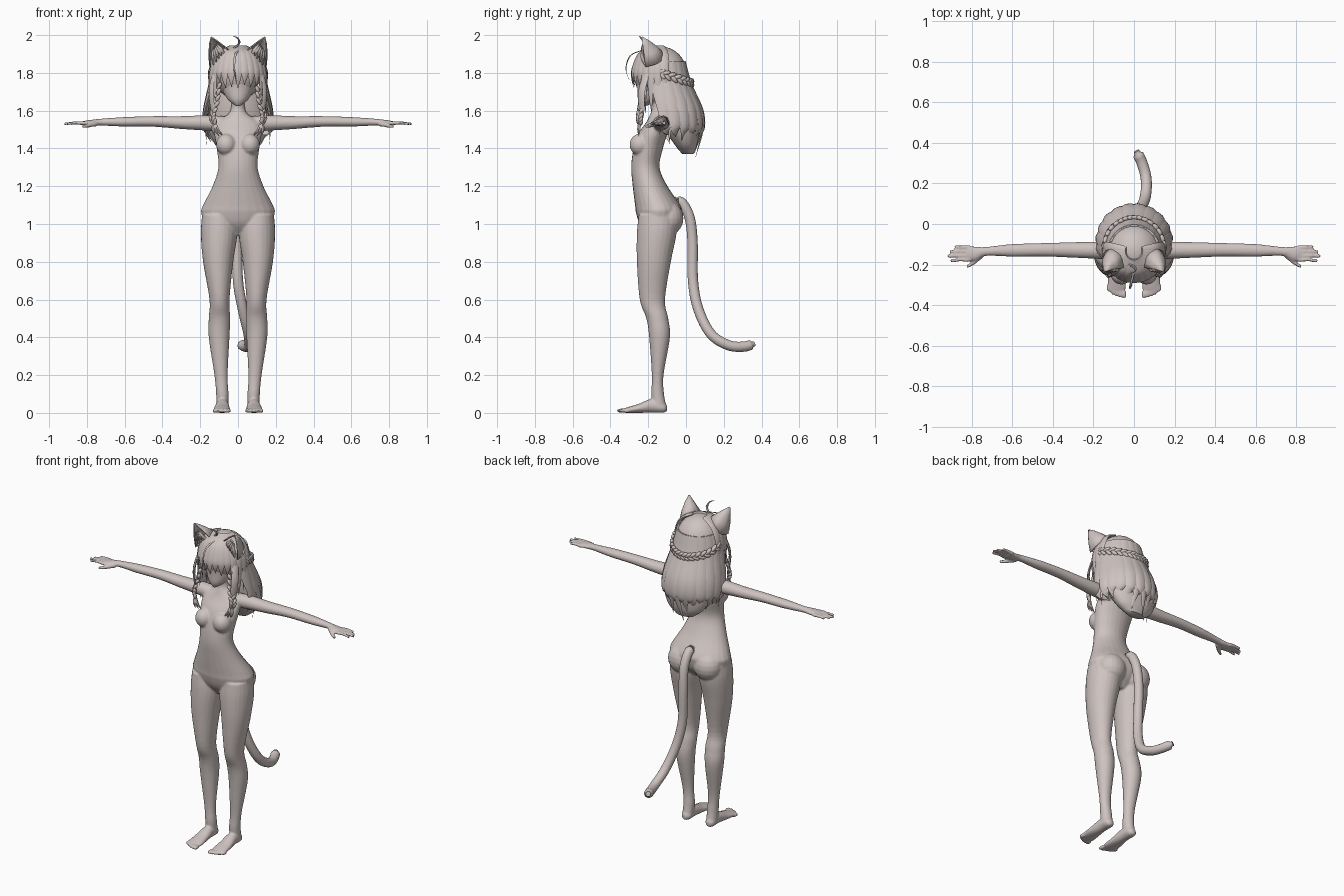
import bpy, bmesh, random
from math import sin, cos, pi, radians
from mathutils import Vector, Matrix

random.seed(4)
cube = bpy.data.objects.get("Cube")
if cube:
    bpy.data.objects.remove(cube, do_unlink=True)

clay = bpy.data.materials.new("warm_grey_clay")
clay.use_nodes = True
colour = (0.62, 0.55, 0.53, 1)
clay.diffuse_color = colour
clay.node_tree.nodes["Principled BSDF"].inputs["Base Color"].default_value = colour


def finish(name, bm, angle=50):
    bmesh.ops.recalc_face_normals(bm, faces=bm.faces)
    mesh = bpy.data.meshes.new(name)
    bm.to_mesh(mesh)
    bm.free()
    mesh.materials.append(clay)
    obj = bpy.data.objects.new(name, mesh)
    bpy.context.collection.objects.link(obj)
    bpy.ops.object.select_all(action="DESELECT")
    obj.select_set(True)
    bpy.context.view_layer.objects.active = obj
    bpy.ops.object.shade_smooth_by_angle(angle=radians(angle))
    return obj


def spline(points, steps):
    """Smooth curve through points of any dimension."""
    p = [Vector(q) for q in points]
    p = [p[0] * 2 - p[1]] + p + [p[-1] * 2 - p[-2]]
    out = []
    for i in range(1, len(p) - 2):
        a, b, c, d = p[i - 1:i + 3]
        for k in range(steps):
            t = k / steps
            out.append((b * 2 + (c - a) * t + (a * 2 - b * 5 + c * 4 - d) * t ** 2
                        + (b * 3 - a - c * 3 + d) * t ** 3) / 2)
    return out + [p[-2]]


def skin(bm, rings, sides):
    """Bridge ellipses given as (centre, radius vector, radius vector)."""
    loops = []
    for c, u, v in rings:
        angles = [2 * pi * k / sides for k in range(sides)]
        loops.append([bm.verts.new(c + u * cos(a) + v * sin(a)) for a in angles])
    for lower, upper in zip(loops, loops[1:]):
        for k in range(sides):
            j = (k + 1) % sides
            bm.faces.new((lower[k], lower[j], upper[j], upper[k]))
    bm.faces.new(loops[0])
    bm.faces.new(loops[-1])


def loft(bm, axis, rows, side=1):
    """Rows: position on axis, then centre and radius on the other two axes."""
    first, second = [i for i in range(3) if i != axis]
    rings = []
    for pos, c1, r1, c2, r2 in spline(rows, 5):
        c, u, v = Vector(), Vector(), Vector()
        c[axis], c[first], c[second] = pos, c1, c2
        u[first], v[second] = max(r1, 0.002), max(r2, 0.002)
        c.x *= side
        rings.append((c, u, v))
    skin(bm, rings, 24)


def ball(bm, centre, radii, segments=20, turn=None):
    mat = Matrix.Translation(centre) @ (turn or Matrix()) @ Matrix.Diagonal((*radii, 1))
    bmesh.ops.create_uvsphere(bm, u_segments=segments, v_segments=segments // 2,
                              radius=1, matrix=mat)


def leaf(t):
    return max(0.03, sin(pi * (0.25 + 0.75 * t)))


def strand(bm, points, width, thick, profile=leaf, sides=6, steps=5):
    """Tapered tube, flattened against the head when thick < width."""
    path = spline(points, steps)
    rings = []
    for i, p in enumerate(path):
        tangent = (path[min(i + 1, len(path) - 1)] - path[max(i - 1, 0)]).normalized()
        out = Vector((p.x + 0.001, p.y + 0.13, max(0, p.z - 1.8)))
        across = tangent.cross(out).normalized()
        f = profile(i / (len(path) - 1))
        rings.append((p, across * width * f, across.cross(tangent) * thick * f))
    skin(bm, rings, sides)


def braid(bm, points, size):
    path = spline(points, 5)
    for i, p in enumerate(path[:-1]):
        tangent = (path[i + 1] - p).normalized()
        out = Vector((p.x, p.y + 0.13, 0))
        across = tangent.cross(out).normalized()
        sway = 1 if i % 2 else -1
        turn = (tangent + across * sway * -0.6).to_track_quat("Z", "Y").to_matrix().to_4x4()
        ball(bm, p + across * sway * size * 0.5, (size * .7, size * .7, size * 1.5), 8, turn)


# Body: overlapping volumes fused into one smooth mannequin
bm = bmesh.new()
loft(bm, 2, [(.94, 0, .05, -.15, .05), (1, 0, .165, -.145, .1), (1.06, 0, .195, -.145, .12),
             (1.1, 0, .185, -.15, .12), (1.2, 0, .135, -.19, .092), (1.3, 0, .104, -.215, .075),
             (1.4, 0, .113, -.2, .078), (1.48, 0, .125, -.175, .076), (1.54, 0, .115, -.15, .06),
             (1.58, 0, .055, -.145, .045), (1.62, 0, .036, -.14, .038), (1.7, 0, .036, -.15, .04)])
loft(bm, 2, [(1.625, 0, .012, -.225, .016), (1.66, 0, .055, -.195, .06), (1.72, 0, .085, -.165, .093),
             (1.8, 0, .1, -.15, .112), (1.88, 0, .07, -.14, .08)])
for s in (-1, 1):
    # legs and feet
    loft(bm, 2, [(1.05, .1, .09, -.15, .1), (.95, .1, .097, -.155, .105), (.8, .105, .08, -.17, .09),
                 (.6, .098, .053, -.178, .067), (.5, .098, .057, -.152, .058), (.4, .1, .055, -.14, .055),
                 (.2, .09, .035, -.15, .031), (.1, .083, .033, -.15, .034), (.03, .083, .032, -.14, .036)], s)
    loft(bm, 1, [(-.1, .083, .012, .025, .015), (-.12, .083, .03, .028, .027), (-.18, .083, .034, .038, .037),
                 (-.25, .085, .042, .024, .024), (-.31, .085, .046, .015, .015),
                 (-.335, .085, .036, .012, .01)], s)
    for i in range(5):
        ball(bm, (s * (.048 + .019 * i), -.346 + .004 * i * i / 2, .012), (.011, .022, .012), 12)
    ball(bm, (s * .088, -.095, 1.03), (.088, .082, .09))
    ball(bm, (s * .062, -.243, 1.42), (.054, .056, .058))
    # arms, hands and fingers
    loft(bm, 0, [(.07, -.135, .045, 1.53, .04), (.16, -.13, .043, 1.535, .041), (.3, -.128, .038, 1.537, .034),
                 (.45, -.127, .033, 1.543, .028), (.6, -.13, .031, 1.541, .025), (.73, -.135, .022, 1.539, .018),
                 (.78, -.145, .034, 1.535, .016), (.82, -.145, .037, 1.533, .012),
                 (.83, -.145, .03, 1.532, .008)], s)
    for i, reach in enumerate((.885, .91, .92, .905)):
        y = -.114 - .021 * i
        strand(bm, [(s * .81, y, 1.533), (s * .86, y, 1.535), (s * reach, y - .003 * (i - 1), 1.53)],
               .0105, .0105, lambda t: 1 - .3 * t, 10)
    strand(bm, [(s * .75, -.155, 1.53), (s * .79, -.19, 1.522), (s * .825, -.212, 1.515)],
           .014, .012, lambda t: 1 - .35 * t, 10)
body = finish("body", bm, 180)
remesh = body.modifiers.new("fuse", "REMESH")
remesh.mode = "VOXEL"
remesh.voxel_size = 0.006
remesh.use_smooth_shade = True
soften = body.modifiers.new("soften", "SMOOTH")
soften.factor = 0.5
soften.iterations = 4

# Tail
bm = bmesh.new()
strand(bm, [(0, -.06, 1.12), (0, -.02, 1.11), (0, .02, 1.03), (-.005, .035, .9), (0, .037, .7),
            (.025, .065, .55), (.055, .13, .42), (.06, .22, .36), (.04, .3, .35), (.012, .36, .365)],
       .027, .027, lambda t: 1 if t < .97 else .55, 16, 6)
finish("tail", bm)

# Hair cap and the full volume behind the shoulders
bm = bmesh.new()
ball(bm, (0, -.135, 1.8), (.132, .138, .14), 32)
finish("hair_cap", bm)
bm = bmesh.new()
loft(bm, 2, [(1.84, 0, .11, -.07, .06), (1.74, 0, .13, -.065, .08), (1.6, 0, .15, -.035, .105),
             (1.5, 0, .155, -.02, .09), (1.42, 0, .12, .0, .06), (1.37, 0, .06, .01, .03)])
finish("back_hair_volume", bm)

# Back locks in two overlapping layers
bm = bmesh.new()
for layer, count in enumerate((13, 12)):
    for i in range(count):
        a = radians(-105 + 210 * (i + .5) / count)
        d = Vector((sin(a), cos(a), 0))
        tip = 1.36 + .06 * layer + .08 * abs(sin(a)) + random.uniform(-.02, .04)
        rows = [(.115, 1.86, -.13), (.14, 1.74, -.125), (.168, 1.6, -.09), (.172, 1.5, -.085)]
        pts = [d * (r + .005 * layer) + Vector((0, y, z)) for r, z, y in rows]
        twist = random.uniform(-.025, .025)
        pts.append(d * .125 + Vector((twist, -.075, tip)))
        strand(bm, pts, .042, .012)
finish("back_locks", bm)

# Fringe and side locks
bm = bmesh.new()
for i in range(15):
    a = radians(-98 + 14 * i)
    d = Vector((sin(a), -cos(a), 0))
    outer = abs(a) > radians(50)
    tip = random.uniform(1.56, 1.64) if outer else random.uniform(1.71, 1.75)
    pts = [d * r + Vector((0, -.135, z)) for r, z in
           ((.04, 1.94), (.11, 1.9), (.146, 1.82), (.15, (tip + 1.82) / 2), (.14, tip))]
    strand(bm, pts, .027, .009)
for s in (-1, 1):
    for x, y, tip in ((.17, -.13, 1.47), (.13, -.235, 1.5), (.175, -.08, 1.42)):
        strand(bm, [(s * .125, y * .6 - .06, 1.82), (s * .142, y, 1.7), (s * x, y, 1.58),
                    (s * (x - .01), y - .01, tip)], .022, .008)
finish("front_locks", bm)

# Braids: one band around the back of the head, two hanging in front
bm = bmesh.new()
band = [(.128, -.17, 1.81), (.148, -.11, 1.79), (.12, -.03, 1.765), (.06, .018, 1.75)]
braid(bm, [(-x, y, z) for x, y, z in band] + [(0, .032, 1.745)] + band[::-1], .018)
finish("head_braid", bm)
bm = bmesh.new()
for s in (-1, 1):
    braid(bm, [(s * .105, -.22, 1.73), (s * .115, -.235, 1.65), (s * .135, -.245, 1.57),
               (s * .125, -.245, 1.53)], .016)
    for k in (-1, 0, 1):
        strand(bm, [(s * .125, -.245, 1.54), (s * (.12 + .012 * k), -.25, 1.5),
                    (s * (.1 + .022 * k), -.25, 1.465)], .011, .008)
finish("front_braids", bm)

# Ears: curved shells open to the front, with tufts inside
bm = bmesh.new()
tufts = bmesh.new()
for s in (-1, 1):
    tip = Vector((s * .142, -.235, 1.99))
    rim = spline([(s * .145, -.215, 1.83), (s * .148, -.15, 1.85), (s * .105, -.11, 1.89),
                  (s * .06, -.15, 1.925), (s * .05, -.215, 1.92)], 3)
    rows = []
    for t in (0, .35, .7, .97):
        rows.append([bm.verts.new(p.lerp(tip, t) + Vector((s * .012, 0, .012)) * sin(pi * t) * .6)
                     for p in rim])
    for low, high in zip(rows, rows[1:]):
        for k in range(len(rim) - 1):
            bm.faces.new((low[k], low[k + 1], high[k + 1], high[k]))
    for k in range(5):
        root = Vector((s * (.07 + .015 * k), -.215, 1.9 - .014 * k))
        strand(tufts, [root, root.lerp(tip, .3) + Vector((0, -.012, 0)), root.lerp(tip, .65)], .01, .005)
ears = finish("ears", bm)
shell = ears.modifiers.new("shell", "SOLIDIFY")
shell.thickness = 0.006
shell.offset = 0
finish("ear_tufts", tufts)

# Loose curls above the crown and forehead
bm = bmesh.new()
strand(bm, [(-.025, -.2, 1.93), (.005, -.215, 1.955), (0, -.235, 1.982), (-.03, -.25, 1.997)], .008, .006)
strand(bm, [(0, -.235, 1.92), (-.015, -.295, 1.89), (-.02, -.318, 1.82), (-.005, -.295, 1.75)], .006, .003)
finish("loose_curls", bm)
